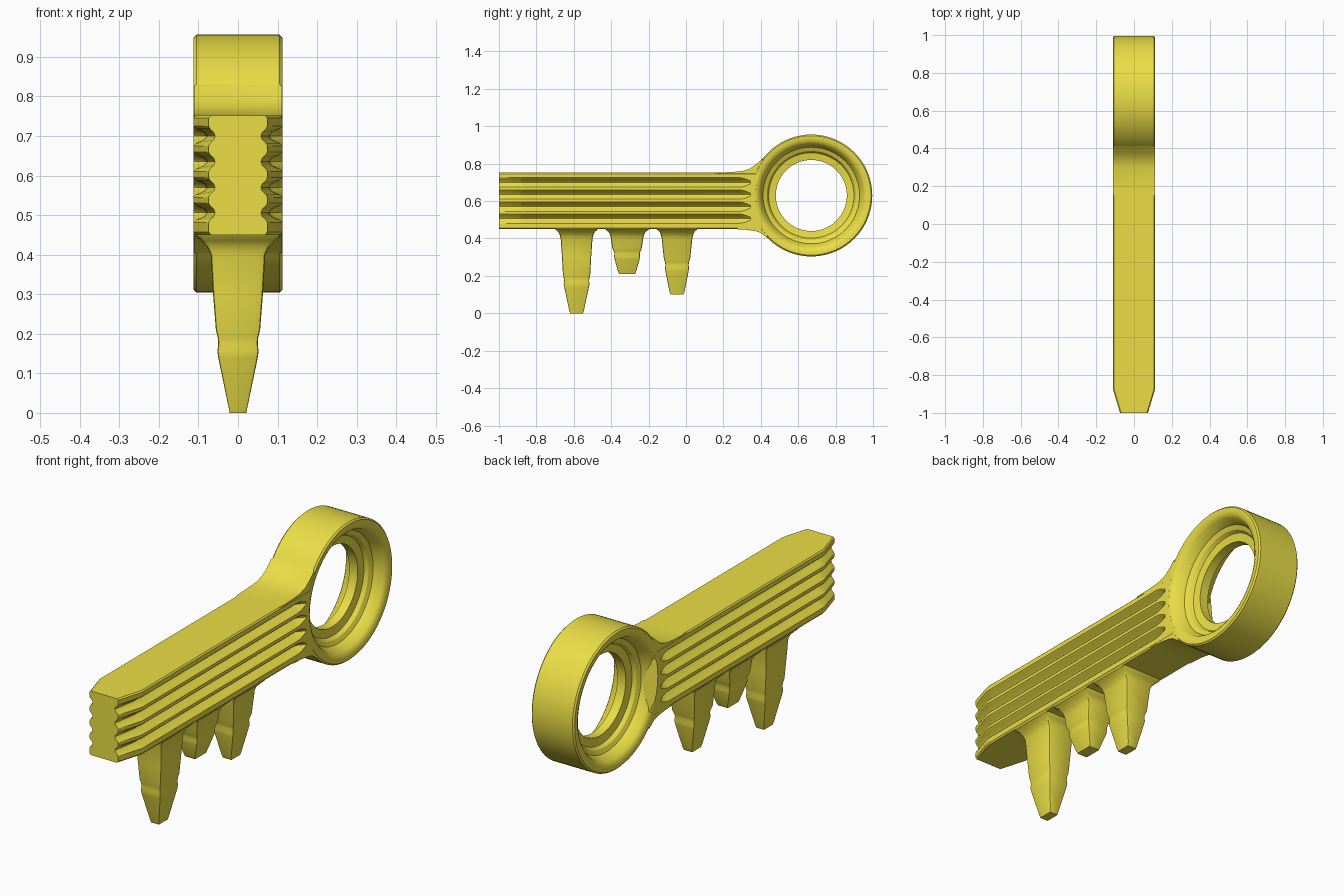
import bpy, bmesh, math

if "Cube" in bpy.data.objects:
    bpy.data.objects.remove(bpy.data.objects["Cube"])

mat = bpy.data.materials.new("yellow")
mat.diffuse_color = (0.83, 0.73, 0.06, 1)
mat.use_nodes = True
mat.node_tree.nodes["Principled BSDF"].inputs["Base Color"].default_value = mat.diffuse_color
RY, RZ, W = 0.67, 0.63, 0.112      # ring centre and half width of the key


def finish(name, bm, angle=32):
    bmesh.ops.recalc_face_normals(bm, faces=bm.faces)
    me = bpy.data.meshes.new(name)
    bm.to_mesh(me)
    bm.free()
    ob = bpy.data.objects.new(name, me)
    bpy.context.collection.objects.link(ob)
    me.materials.append(mat)
    bpy.ops.object.select_all(action='DESELECT')
    ob.select_set(True)
    bpy.context.view_layer.objects.active = ob
    bpy.ops.object.shade_smooth_by_angle(angle=math.radians(angle))
    return ob


def loft(name, loops, closed=False, angle=32):
    bm = bmesh.new()
    rows = [[bm.verts.new(p) for p in l] for l in loops]
    n = len(rows[0])
    pairs = list(zip(rows, rows[1:])) + ([(rows[-1], rows[0])] if closed else [])
    for a, b in pairs:
        for i in range(n):
            j = (i + 1) % n
            bm.faces.new((a[i], a[j], b[j], b[i]))
    if not closed:
        bm.faces.new(rows[0])
        bm.faces.new(rows[-1])
    return finish(name, bm, angle)


# Shaft: grooved section lofted along y
def section(y, w, depth, spread=1.0, arc=False):
    side = [(w - 0.006, 0.45), (w, 0.457)]
    for zc in (0.506, 0.57, 0.635, 0.70):
        for dz, d in ((-0.025, 0), (-0.018, .2), (-0.009, .8), (0, 1), (0.009, .8), (0.018, .2), (0.025, 0)):
            side.append((w - d * depth, zc + dz * spread))
    side += [(w, 0.746), (w - 0.006, 0.752)]
    pts = side + [(-x, z) for x, z in reversed(side)]
    yy = lambda z: RY - math.sqrt(0.30 ** 2 - (z - RZ) ** 2) if arc else y
    return [(x, yy(z), z) for x, z in pts]


loft("shaft", [section(-1, 0.074, 0.016), section(-0.89, 0.107, 0.03),
               section(-0.87, W, 0.034), section(-0.85, W, 0.035),
               section(0.29, W, 0.035), section(0.315, W, 0.026, 0.8),
               section(0.345, W, 0.0, 0.3), section(0, W, 0.0, 0.3, True)])

# Ring: stepped profile turned around the x axis
half = [(0.105, 0.326), (W, 0.319), (W, 0.300), (0.106, 0.287), (0.098, 0.276),
        (0.055, 0.258), (0.045, 0.238), (0.028, 0.228), (0.022, 0.190)]
profile = half + [(-x, r) for x, r in reversed(half)]
loft("ring", [[(x, RY + r * math.cos(a), RZ + r * math.sin(a)) for x, r in profile]
              for a in (2 * math.pi * k / 72 for k in range(72))], closed=True)

# Fillets where the shaft flows into the ring, with softened side edges
for name, pts in (
        ("upper_neck", [(0.14, .750), (0.24, .754), (0.30, .760), (0.34, .772), (0.375, .795), (0.412, .830),
                        (0.425, .80), (0.40, .745), (0.30, .735)]),
        ("lower_neck", [(0.24, .452), (0.32, .447), (0.37, .440), (0.40, .430), (0.436, .403),
                        (0.455, .425), (0.43, .455), (0.33, .465)])):
    cy = sum(p[0] for p in pts) / len(pts)
    cz = sum(p[1] for p in pts) / len(pts)
    loft(name, [[(x, cy + (y - cy) * s, cz + (z - cz) * s) for y, z in pts]
                for x, s in ((-0.1115, .92), (-0.105, 1), (0.105, 1), (0.1115, .92))])


# Teeth: rounded rectangles stacked in z as (z, half x, half y)
def tooth(name, yc, levels):
    loops = []
    for z, hx, hy in levels:
        c = min(hx, hy) * 0.12
        q = [(hx, hy - c), (hx - c * .3, hy - c * .3), (hx - c, hy)]
        q += [(-x, y) for x, y in reversed(q)]
        q += [(-x, -y) for x, y in q]
        loops.append([(x, yc + y, z) for x, y in q])
    loft(name, loops, angle=28)


tooth("long_tooth", -0.585, [
    (.46, .108, .118), (.447, .106, .112), (.435, .092, .098), (.42, .079, .09), (.40, .069, .085),
    (.30, .063, .078), (.21, .056, .073), (.19, .051, .069), (.175, .050, .067), (.155, .052, .069),
    (.14, .050, .066), (.015, .024, .039), (0, .021, .034)])
tooth("short_tooth", -0.315, [
    (.46, .108, .122), (.447, .106, .115), (.435, .092, .099), (.42, .078, .091), (.40, .068, .086),
    (.35, .064, .079), (.335, .058, .073), (.32, .054, .068), (.305, .055, .069), (.29, .052, .067),
    (.225, .031, .049), (.21, .027, .042)])
tooth("middle_tooth", -0.048, [
    (.46, .108, .112), (.447, .106, .106), (.435, .092, .093), (.42, .078, .086), (.40, .068, .082),
    (.29, .060, .070), (.275, .054, .065), (.26, .051, .062), (.24, .053, .064), (.225, .050, .062),
    (.115, .026, .040), (.10, .023, .034)])
